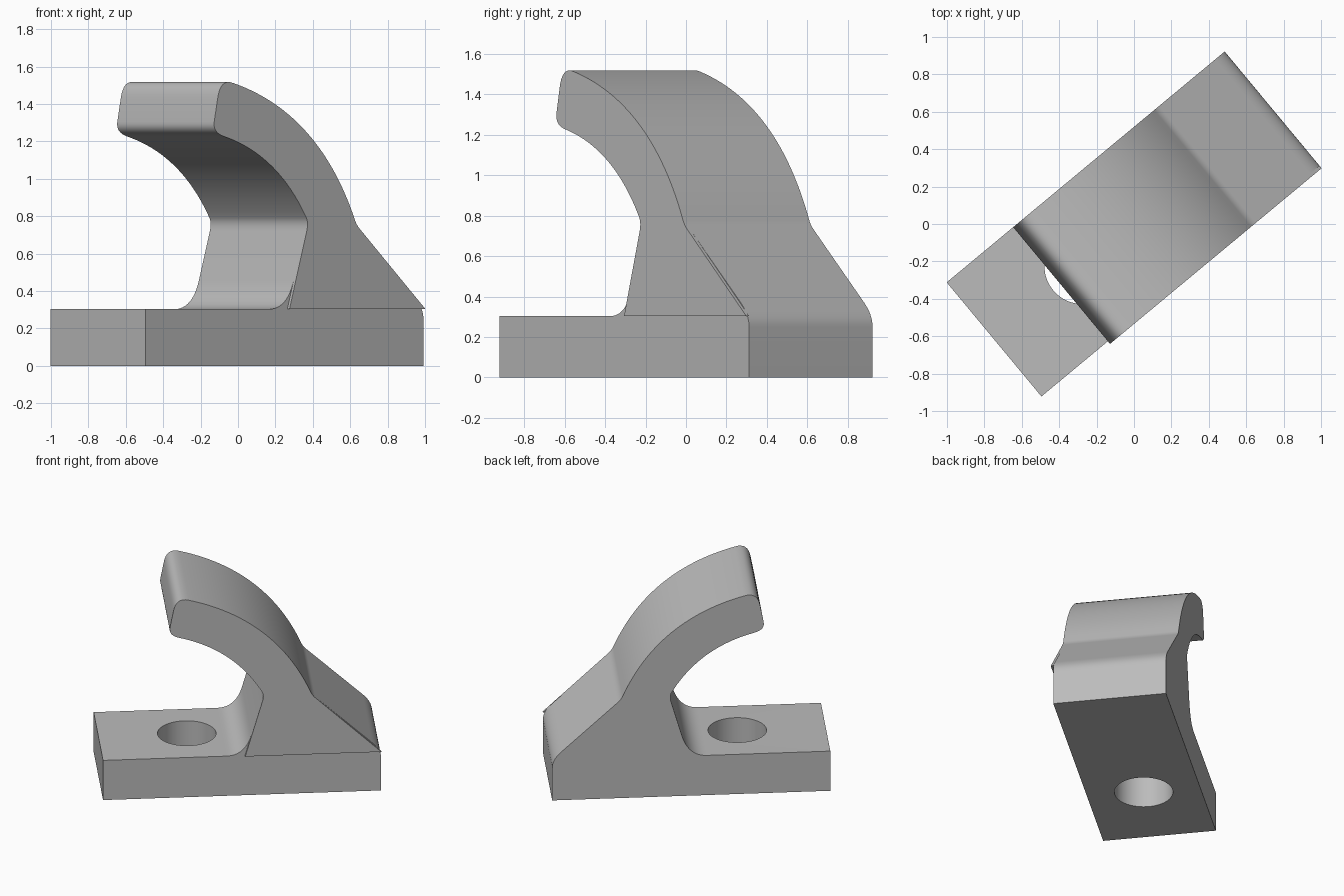
import bpy, bmesh, math
from mathutils import Vector, Matrix

if "Cube" in bpy.data.objects:
    bpy.data.objects.remove(bpy.data.objects["Cube"], do_unlink=True)

HALF_L, HALF_W, BASE_H, LIP = 0.966, 0.3965, 0.303, 0.018
PLACE = Matrix.Translation((-0.005, 0, 0)) @ Matrix.Rotation(math.radians(39.7), 4, "Z")

grey = bpy.data.materials.new("plain grey")
grey.use_nodes = True
grey.diffuse_color = (0.5, 0.5, 0.5, 1)
grey.node_tree.nodes["Principled BSDF"].inputs["Base Color"].default_value = (0.5, 0.5, 0.5, 1)


def curve(a, ctrl, b, steps=8):
    """Quadratic curve from a to b, pulled toward ctrl."""
    a, ctrl, b = Vector(a), Vector(ctrl), Vector(b)
    pts = []
    for i in range(steps + 1):
        t = i / steps
        pts.append(a * (1 - t) ** 2 + ctrl * 2 * t * (1 - t) + b * t * t)
    return pts


def extrude(name, profile, y0, y1):
    """Extrude a lengthwise (x, z) outline across the width."""
    bm = bmesh.new()
    outline = []
    for p in profile:
        if not outline or (Vector(p) - outline[-1]).length > 1e-5:
            outline.append(Vector(p))
    face = bm.faces.new([bm.verts.new((p[0], y0, p[1])) for p in outline])
    geom = bmesh.ops.extrude_face_region(bm, geom=[face])["geom"]
    verts = [g for g in geom if isinstance(g, bmesh.types.BMVert)]
    bmesh.ops.translate(bm, verts=verts, vec=(0, y1 - y0, 0))
    bmesh.ops.recalc_face_normals(bm, faces=bm.faces)
    mesh = bpy.data.meshes.new(name)
    bm.to_mesh(mesh)
    bm.free()
    mesh.materials.append(grey)
    obj = bpy.data.objects.new(name, mesh)
    bpy.context.collection.objects.link(obj)
    obj.matrix_world = PLACE
    return obj


def select(obj):
    bpy.ops.object.select_all(action="DESELECT")
    obj.select_set(True)
    bpy.context.view_layer.objects.active = obj


# Hook outline, from the neck up over the tip and down to the back slope
hook = (
    curve((0.14, 0.72), (0.152, 0.762), (0.138, 0.79), 6)
    + curve((0.138, 0.79), (-0.059, 1.129), (-0.44, 1.228), 20)
    + curve((-0.44, 1.228), (-0.513, 1.25), (-0.503, 1.305))
    + curve((-0.48, 1.425), (-0.462, 1.54), (-0.37, 1.512))
    + curve((-0.37, 1.512), (0.229, 1.35), (0.475, 0.78), 28)
    + curve((0.475, 0.78), (0.487, 0.752), (0.51, 0.731), 6)
)

# Main body: base, root fillet, hook and rounded back edge
fillet = curve((-0.108, BASE_H), (0.02, BASE_H), (0.065, 0.46), 12)
back = curve((0.9, 0.371), (HALF_L, 0.31), (HALF_L, 0.25))
body_outline = ([(-HALF_L, 0), (-HALF_L, BASE_H)] + fillet + hook + back
                + [(HALF_L, 0)])
body = extrude("hook_body", body_outline, -HALF_W, HALF_W)

# Raised side face of the hook, with sharp lower corners
side = extrude("hook_side_face",
               [(0.02, BASE_H), (0.065, 0.46)] + hook + [(HALF_L, BASE_H)],
               -HALF_W - LIP, -HALF_W)

# Mounting hole through the base
bpy.ops.mesh.primitive_cylinder_add(vertices=64, radius=0.203, depth=1)
cutter = bpy.context.object
cutter.name = "hole_cutter"
cutter.hide_render = True
cutter.data.materials.append(grey)
cutter.matrix_world = PLACE @ Matrix.Translation((-0.352, 0, 0.1))
bpy.context.view_layer.update()
select(body)
cut = body.modifiers.new("mounting_hole", "BOOLEAN")
cut.operation, cut.solver, cut.object = "DIFFERENCE", "EXACT", cutter
bpy.ops.object.modifier_apply(modifier=cut.name)
bpy.data.objects.remove(cutter, do_unlink=True)

for obj in (body, side):
    select(obj)
    bpy.ops.object.shade_smooth_by_angle(angle=math.radians(30))
